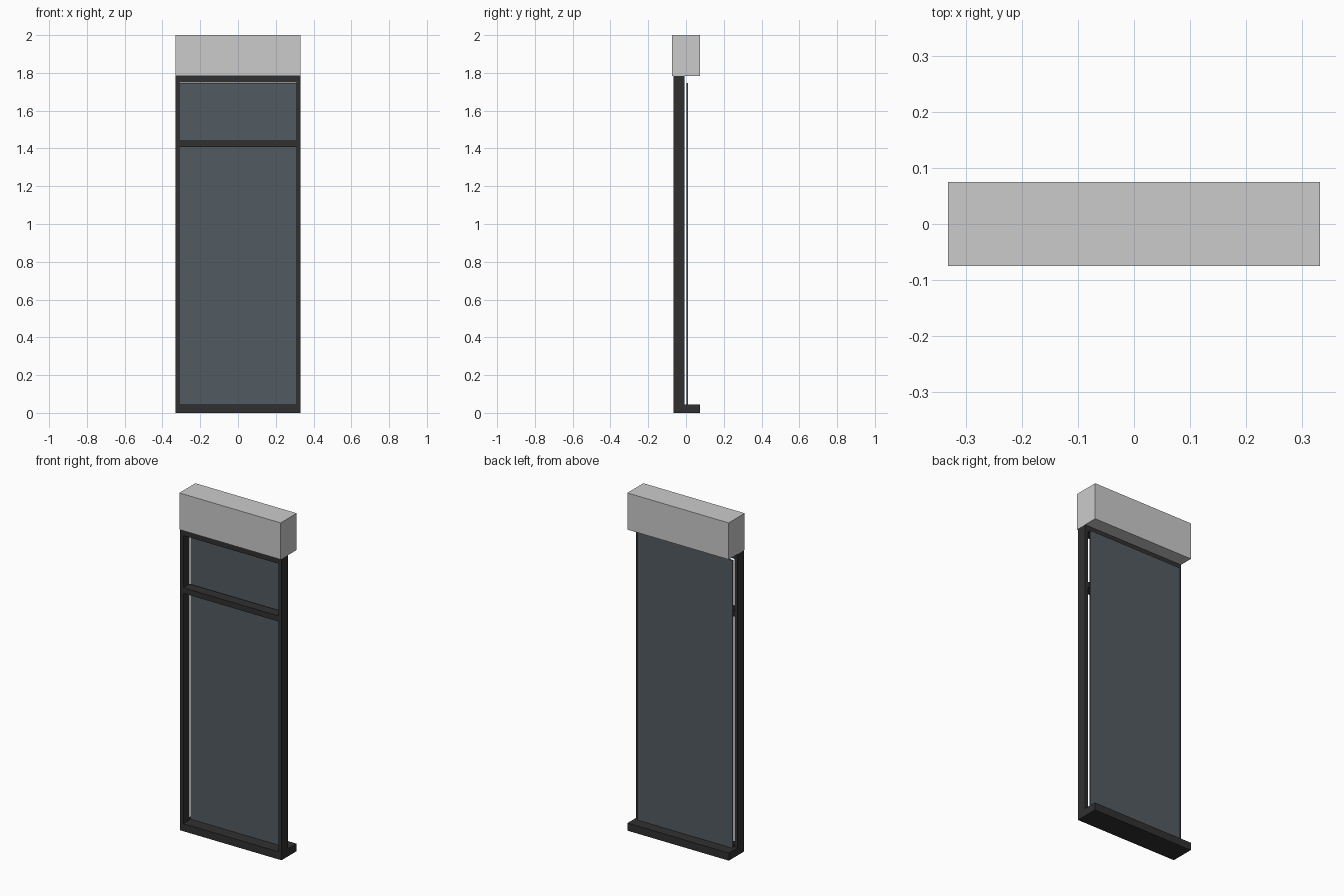
import bpy

if "Cube" in bpy.data.objects:
    bpy.data.objects.remove(bpy.data.objects["Cube"])


def material(name, color):
    m = bpy.data.materials.new(name)
    m.diffuse_color = (*color, 1)
    m.use_nodes = True
    m.node_tree.nodes["Principled BSDF"].inputs["Base Color"].default_value = m.diffuse_color
    return m


def box(name, x, y, z, mat=None):
    """Box spanning the given (min, max) range on each axis."""
    spans = (x, y, z)
    bpy.ops.mesh.primitive_cube_add(size=1, location=[(a + b) / 2 for a, b in spans])
    ob = bpy.context.object
    ob.name = name
    ob.scale = [b - a for a, b in spans]
    bpy.ops.object.transform_apply(location=False, rotation=False, scale=True)
    if mat:
        ob.data.materials.append(mat)
    return ob


dark = material("dark_frame", (0.03, 0.03, 0.031))
glass = material("tinted_glass", (0.085, 0.105, 0.12))

W, IN = 0.332, 0.311          # outer and inner half widths
FRAME_Y = (-0.067, -0.008)    # frame depth
HEAD_Z = 1.783

# Header box above the window
box("header_box", (-W, W), (-0.075, 0.075), (HEAD_Z, 2.0))

# Side stiles
for side, x in (("left", (-W, -IN)), ("right", (IN, W))):
    box(side + "_stile", x, FRAME_Y, (0.045, HEAD_Z), dark)

# Horizontal rails between the stiles
box("top_rail", (-IN, IN), FRAME_Y, (1.75, HEAD_Z), dark)
box("transom_rail", (-IN, IN), FRAME_Y, (1.408, 1.441), dark)

# Sill, reaching behind the frame
box("sill", (-W, W), (-0.067, 0.073), (0, 0.045), dark)

# Glass pane standing behind the frame
box("glass_pane", (-IN, IN), (0.002, 0.011), (0.045, 1.747), glass)
